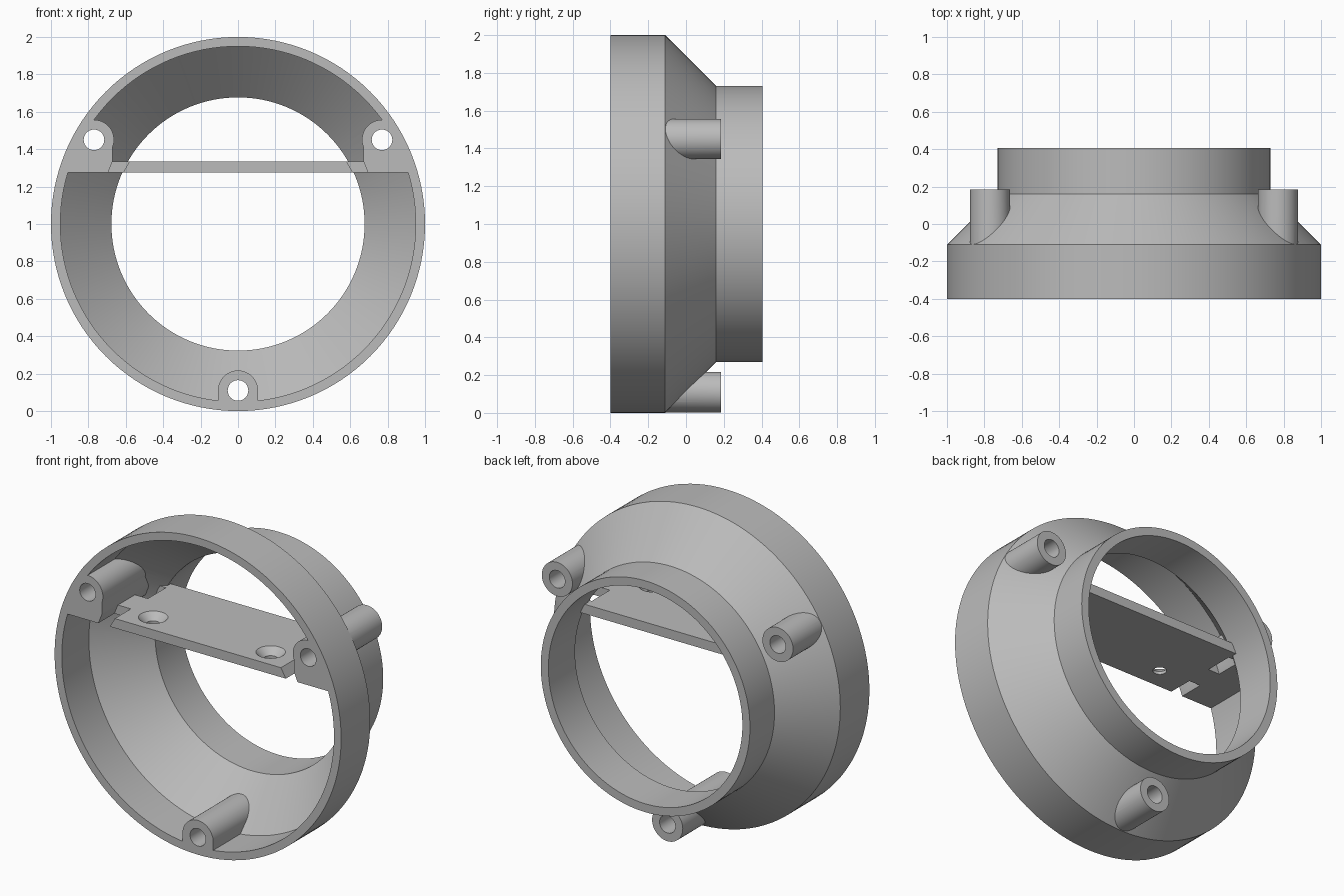
import bpy, bmesh, math
from mathutils import Matrix, Vector

if "Cube" in bpy.data.objects:
    bpy.data.objects.remove(bpy.data.objects["Cube"])

grey = bpy.data.materials.new("plain_grey")
grey.use_nodes = True
colour = (0.5, 0.5, 0.5, 1)
grey.diffuse_color = colour
grey.node_tree.nodes["Principled BSDF"].inputs["Base Color"].default_value = colour

FRONT, BACK, MID = -0.4, 0.405, 1.0
BOSSES = [(-0.77, 1.45), (0.77, 1.45), (0, 0.11)]


def make(name, bm):
    bmesh.ops.recalc_face_normals(bm, faces=bm.faces)
    mesh = bpy.data.meshes.new(name)
    bm.to_mesh(mesh)
    bm.free()
    mesh.materials.append(grey)
    ob = bpy.data.objects.new(name, mesh)
    bpy.context.collection.objects.link(ob)
    return ob


def lathe(name, profile, steps=128):
    """Revolve a closed (radius, y) outline around the ring axis."""
    bm = bmesh.new()
    rings = []
    for i in range(steps):
        a = 2 * math.pi * i / steps
        rings.append([bm.verts.new((r * math.sin(a), y, MID + r * math.cos(a))) for r, y in profile])
    n = len(profile)
    for i in range(steps):
        a, b = rings[i], rings[(i + 1) % steps]
        for j in range(n):
            k = (j + 1) % n
            bm.faces.new((a[j], a[k], b[k], b[j]))
    bmesh.ops.remove_doubles(bm, verts=bm.verts, dist=1e-5)
    return make(name, bm)


def prism(name, outline, y0, y1):
    """Extrude an (x, z) outline from y0 to y1."""
    bm = bmesh.new()
    face = bm.faces.new([bm.verts.new((x, y0, z)) for x, z in outline])
    out = bmesh.ops.extrude_face_region(bm, geom=[face])
    moved = [v for v in out["geom"] if isinstance(v, bmesh.types.BMVert)]
    bmesh.ops.translate(bm, verts=moved, vec=(0, y1 - y0, 0))
    return make(name, bm)


def box(name, x0, x1, z0, z1, y0, y1):
    return prism(name, [(x0, z0), (x1, z0), (x1, z1), (x0, z1)], y0, y1)


def cone(name, r1, r2, start, end):
    """Round solid from start to end."""
    start, end = Vector(start), Vector(end)
    axis = end - start
    turn = Vector((0, 0, 1)).rotation_difference(axis).to_matrix().to_4x4()
    bm = bmesh.new()
    bmesh.ops.create_cone(bm, cap_ends=True, segments=48, radius1=r1, radius2=r2, depth=axis.length,
                          matrix=Matrix.Translation((start + end) / 2) @ turn)
    return make(name, bm)


def combine(target, tool, operation):
    mod = target.modifiers.new("join", "BOOLEAN")
    mod.operation, mod.solver, mod.object = operation, "EXACT", tool
    bpy.context.view_layer.objects.active = target
    bpy.ops.object.modifier_apply(modifier=mod.name)
    bpy.data.objects.remove(tool)


# Crossing shelf, with webs tying the bosses to the ring wall
shelf = box("shelf", -0.97, 0.97, 1.275, 1.335, FRONT, 0.17)
for s in (-1, 1):
    combine(shelf, box("web", s * 0.67, s * 0.97, 1.3, 1.45, FRONT, 0.17), "UNION")
combine(shelf, box("lower_web", -0.107, 0.107, -0.05, 0.11, FRONT, 0.17), "UNION")
combine(shelf, lathe("envelope", [(0, FRONT), (0.975, FRONT), (0.975, -0.12), (0.7, 0.15),
                                  (0.7, BACK), (0, BACK)]), "INTERSECT")

# Slanted slots and countersunk screw holes in the shelf
for s in (-1, 1):
    slant = [(s * 0.697, 1.27), (s * 0.617, 1.27), (s * 0.577, 1.34), (s * 0.669, 1.34)]
    for y0, y1 in ((FRONT - 0.05, -0.24), (-0.07, 0.11)):
        combine(shelf, prism("slot", slant, y0, y1), "DIFFERENCE")
    x, y = s * 0.41, -0.26
    combine(shelf, cone("screw_hole", 0.04, 0.04, (x, y, 1.2), (x, y, 1.4)), "DIFFERENCE")
    combine(shelf, cone("countersink", 0.036, 0.088, (x, y, 1.29), (x, y, 1.338)), "DIFFERENCE")

# Stepped ring: wide rim, sloping shoulder, narrow neck
housing = lathe("housing", [(1, FRONT), (1, -0.11), (0.73, 0.16), (0.73, BACK),
                            (0.677, BACK), (0.677, 0.14), (0.95, -0.13), (0.95, FRONT)])
combine(housing, shelf, "UNION")

# Screw bosses and their through holes
for x, z in BOSSES:
    combine(housing, cone("boss", 0.107, 0.107, (x, FRONT, z), (x, 0.185, z)), "UNION")
for x, z in BOSSES:
    combine(housing, cone("boss_hole", 0.055, 0.055, (x, -0.6, z), (x, 0.6, z)), "DIFFERENCE")

bpy.ops.object.select_all(action="DESELECT")
housing.select_set(True)
bpy.context.view_layer.objects.active = housing
bpy.ops.object.shade_smooth_by_angle(angle=math.radians(25))
